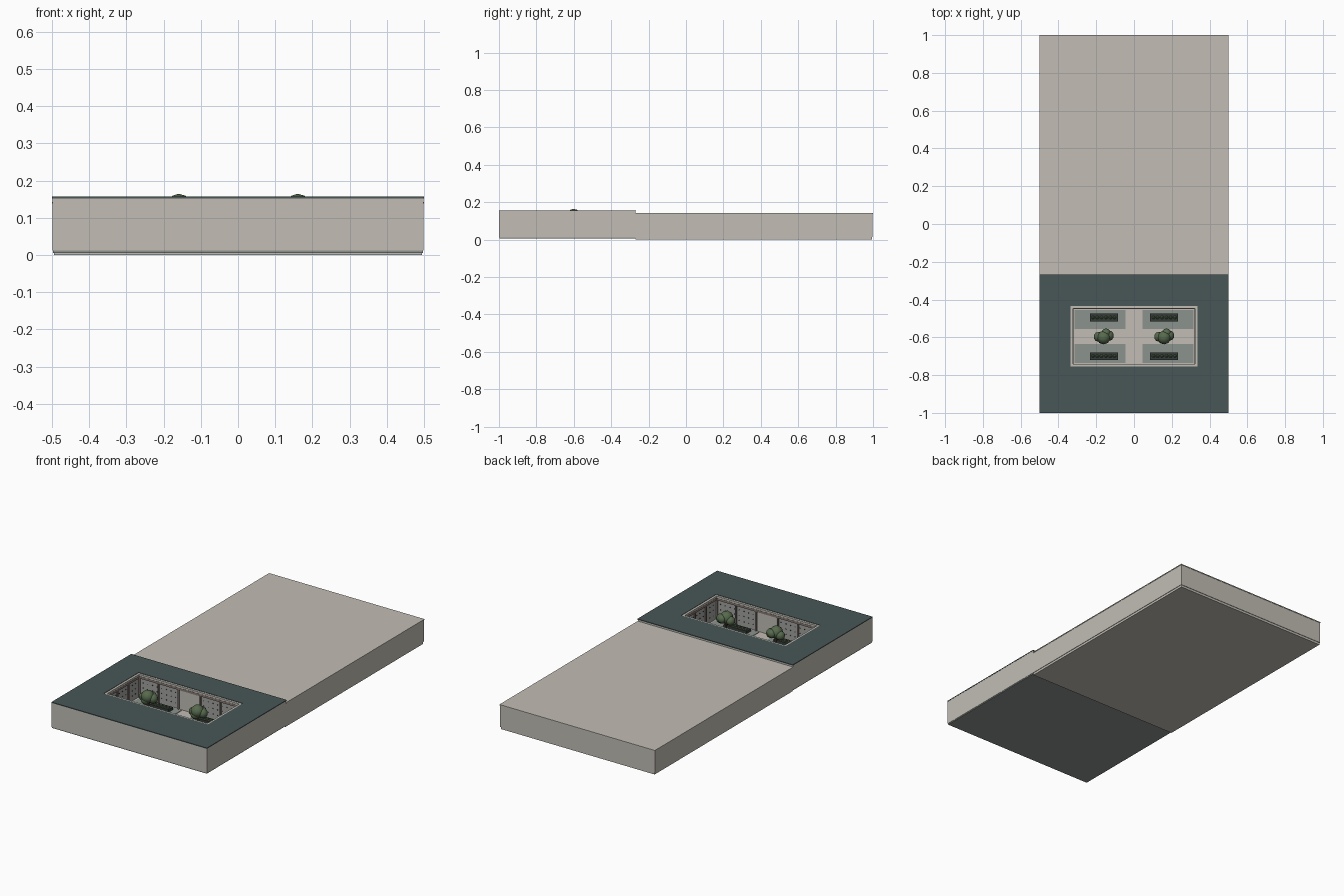
import bpy, bmesh
from mathutils import Matrix, Vector

cube = bpy.data.objects.get("Cube")
if cube:
    bpy.data.objects.remove(cube, do_unlink=True)


def material(name, r, g, b):
    m = bpy.data.materials.new(name)
    m.use_nodes = True
    m.diffuse_color = (r, g, b, 1)
    m.node_tree.nodes["Principled BSDF"].inputs["Base Color"].default_value = (r, g, b, 1)
    return m


STONE = material("warm_stone", .54, .515, .462)
ROOF = material("slate_teal", .065, .092, .092)
SLAB = material("grey_green_slab", .26, .29, .265)
GLASS = material("pale_grey_panel", .36, .37, .35)
BRONZE = material("rosy_brown", .24, .19, .175)
LEAF = material("leaf_green", .095, .145, .075)
DARK = material("dark_planter", .036, .047, .04)
BARK = material("bark_brown", .11, .075, .05)


def finish(name, bm, mat):
    mesh = bpy.data.meshes.new(name)
    bm.to_mesh(mesh)
    bm.free()
    mesh.materials.append(mat)
    ob = bpy.data.objects.new(name, mesh)
    bpy.context.collection.objects.link(ob)
    return ob


def boxes(name, mat, spans):
    """One object from boxes given as (x0, x1, y0, y1, z0, z1)."""
    bm = bmesh.new()
    for x0, x1, y0, y1, z0, z1 in spans:
        mid = Vector((x0 + x1, y0 + y1, z0 + z1)) / 2
        size = Vector((x1 - x0, y1 - y0, z1 - z0))
        bmesh.ops.create_cube(bm, size=1, matrix=Matrix.Translation(mid) @ Matrix.Diagonal(size).to_4x4())
    return finish(name, bm, mat)


def ring(name, mat, outer, inner, z0, z1):
    """Rectangular frame; outer and inner are (half_x, y0, y1)."""
    ox, oy0, oy1 = outer
    ix, iy0, iy1 = inner
    return boxes(name, mat, [(-ox, ox, oy0, iy0, z0, z1), (-ox, ox, iy1, oy1, z0, z1),
                             (-ox, -ix, iy0, iy1, z0, z1), (ix, ox, iy0, iy1, z0, z1)])


def balls(name, mat, items, detail):
    bm = bmesh.new()
    for pos, r in items:
        bmesh.ops.create_icosphere(bm, subdivisions=detail, radius=r, matrix=Matrix.Translation(pos))
    return finish(name, bm, mat)


SPLIT = -.27            # where the two wings meet
CY = -.595              # courtyard centre
HX, HY = .335, .16      # courtyard half size


def court(inset):
    return (HX - inset, CY - HY + inset, CY + HY - inset)


# Rear hall: recessed plinth, walls and roof cap
boxes("rear_plinth", STONE, [(-.495, .495, SPLIT, .995, 0, .013)])
boxes("rear_walls", STONE, [(-.498, .498, SPLIT, .998, .013, .138)])
boxes("rear_roof_cap", STONE, [(-.5, .5, SPLIT, 1, .138, .143)])

# Front wing around the courtyard
boxes("front_floor_slab", SLAB, [(-.497, .497, -.997, SPLIT, .006, .012)])
ring("front_walls", STONE, (.499, -.999, SPLIT), court(0), .012, .152)
ring("front_roof", ROOF, (.5, -1, SPLIT + .003), court(0), .152, .157)

# Courtyard lining, coping and paving
ring("courtyard_panels", GLASS, court(0), court(.008), .02, .145)
ring("courtyard_coping", STONE, court(0), court(.013), .145, .155)
ring("courtyard_beam", BRONZE, court(.008), court(.014), .132, .145)
boxes("courtyard_paving", STONE, [(-HX, HX, CY - HY, CY + HY, .012, .02)])
boxes("courtyard_beds", SLAB,
      [(min(sx * .045, sx * .315), max(sx * .045, sx * .315), y, y + .1, .02, .023)
       for sx in (-1, 1) for y in (CY - .14, CY + .04)])

# Light doorways in the middle of the long courtyard walls
boxes("courtyard_doorways", STONE,
      [(-.06, .06, y - .001, y + .001, .02, .132) for y in (CY - HY + .009, CY + HY - .009)])

# Slim columns along all four courtyard sides
posts = [(x, CY + s * (HY - .011)) for s in (-1, 1) for x in (-.32, -.2, -.07, .07, .2, .32)]
posts += [(s * (HX - .011), CY + y) for s in (-1, 1) for y in (-.05, .05)]
boxes("courtyard_columns", BRONZE,
      [(x - .004, x + .004, y - .004, y + .004, .02, .132) for x, y in posts])

# Small dark fixings on the wall panels
fixings = []
for z in (.05, .08, .11):
    for s in (-1, 1):
        y = CY + s * (HY - .009)
        fixings += [(x - .002, x + .002, y - .002, y + .002, z - .002, z + .002)
                    for x in (k * .03 for k in range(-10, 11)) if abs(x) > .07]
        x = s * (HX - .009)
        fixings += [(x - .002, x + .002, v - .002, v + .002, z - .002, z + .002)
                    for v in (CY + k * .03 for k in range(-4, 5))]
boxes("panel_fixings", DARK, fixings)

# Planters with rows of small shrubs
troughs, shrubs = [], []
for cx in (-.16, .16):
    for cy in (CY - .104, CY + .1):
        troughs.append((cx - .074, cx + .074, cy - .02, cy + .02, .02, .038))
        shrubs += [(Vector((cx + (k - 2.5) * .023, cy, .04)), .01) for k in range(6)]
boxes("planters", DARK, troughs)
balls("planter_shrubs", LEAF, shrubs, 1)

# Two trees with clustered crowns
CROWN = [((0, -.006, .129), .036), ((-.028, -.002, .118), .026), ((.026, .004, .12), .028),
         ((.012, .016, .126), .026), ((-.008, -.014, .11), .026)]
for side, cx in (("right", -.16), ("left", .16)):
    base = Vector((cx, CY, 0))
    crown = balls(side + "_tree_crown", LEAF, [(base + Vector(p), r) for p, r in CROWN], 2)
    for face in crown.data.polygons:
        face.use_smooth = True
    bm = bmesh.new()
    bmesh.ops.create_cone(bm, cap_ends=True, segments=8, radius1=.008, radius2=.005, depth=.09,
                          matrix=Matrix.Translation(base + Vector((0, 0, .065))))
    finish(side + "_tree_trunk", bm, BARK)
